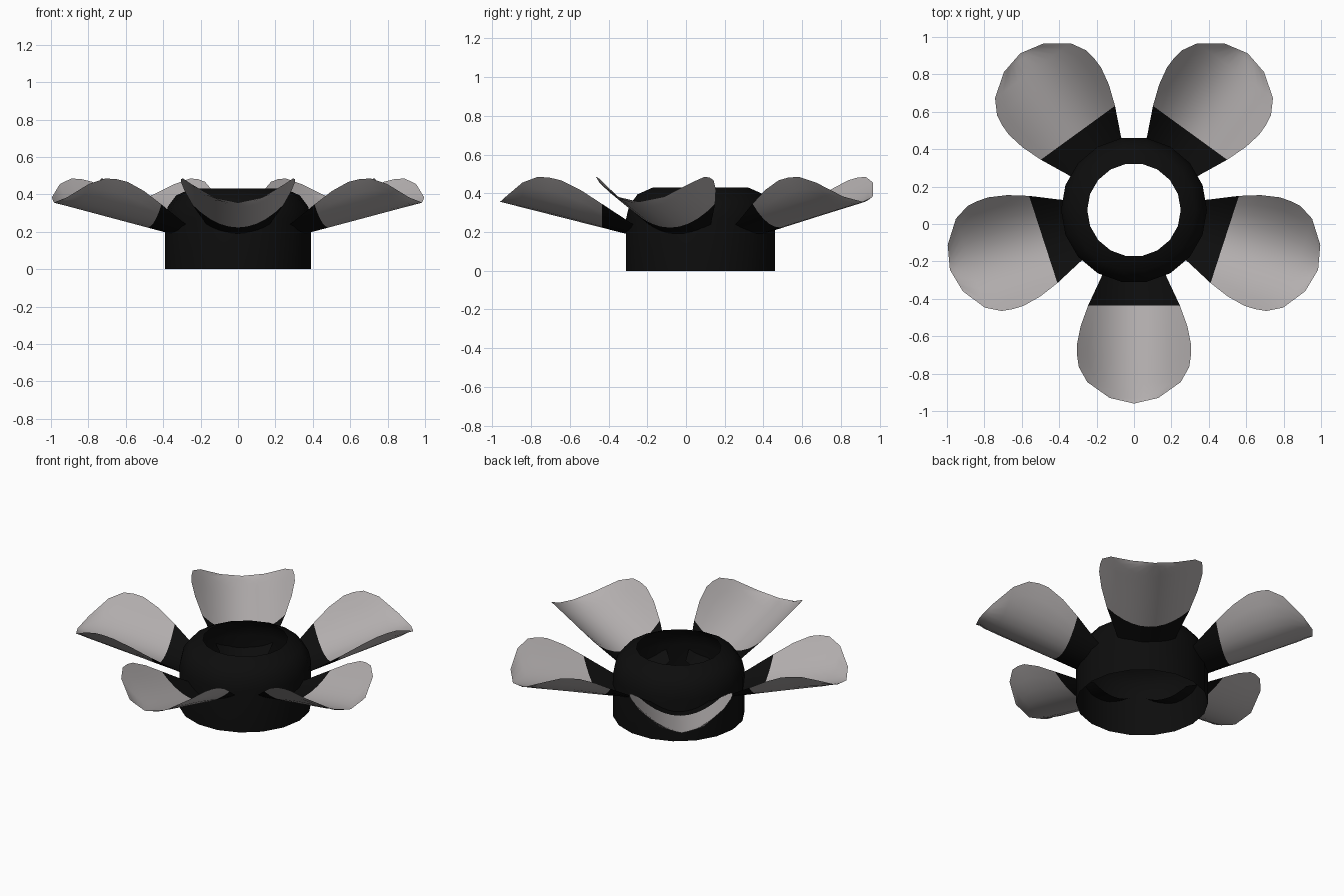
import bpy, bmesh, math
from mathutils import Matrix

CENTRE_Y = 0.075
SIDES = 18
if "Cube" in bpy.data.objects:
    bpy.data.objects.remove(bpy.data.objects["Cube"])


def material(name, rgb):
    m = bpy.data.materials.new(name)
    m.use_nodes = True
    m.diffuse_color = (*rgb, 1)
    m.node_tree.nodes["Principled BSDF"].inputs["Base Color"].default_value = (*rgb, 1)
    return m


black = material("black", (0.004, 0.004, 0.004))
grey = material("warm_grey", (0.45, 0.425, 0.425))


def finish(name, bm, mats, angle):
    mesh = bpy.data.meshes.new(name)
    bm.to_mesh(mesh)
    bm.free()
    for m in mats:
        mesh.materials.append(m)
    ob = bpy.data.objects.new(name, mesh)
    bpy.context.collection.objects.link(ob)
    bpy.ops.object.select_all(action='DESELECT')
    ob.select_set(True)
    bpy.context.view_layer.objects.active = ob
    bpy.ops.object.shade_smooth_by_angle(angle=math.radians(angle))
    return ob


# Hub: open shell with a rounded shoulder, spun from a profile
profile = [(0.39, 0), (0.39, 0.27), (0.375, 0.335), (0.33, 0.395), (0.25, 0.43)]
bm = bmesh.new()
verts = [bm.verts.new((r, 0, z)) for r, z in profile]
edges = [bm.edges.new(pair) for pair in zip(verts, verts[1:])]
bmesh.ops.spin(bm, geom=verts + edges, cent=(0, 0, 0), axis=(0, 0, 1),
               angle=math.tau, steps=SIDES, use_merge=True)
bmesh.ops.remove_doubles(bm, verts=bm.verts, dist=0.0005)
bmesh.ops.recalc_face_normals(bm, faces=bm.faces)
bmesh.ops.translate(bm, verts=bm.verts, vec=(0, CENTRE_Y, 0))
finish("hub_ring", bm, [black], 40)

# Petals: thin cupped blades given as (radius, half width) stations
stations = [(0.27, 0.14), (0.36, 0.175), (0.51, 0.245), (0.62, 0.285),
            (0.72, 0.305), (0.78, 0.304), (0.84, 0.295), (0.92, 0.25),
            (1.005, 0.13), (1.035, 0)]
COLOUR_RADIUS = 0.51
COLUMNS = 10


def petal(name, angle):
    bm = bmesh.new()
    rows = []
    for r, half in stations:
        row = []
        for i in range(COLUMNS + 1):
            x = half * (2 * i / COLUMNS - 1)
            z = 0.355 - 0.254 * (1.03 - r) + 2.05 * x * x
            row.append(bm.verts.new((x, -r, z)))
        rows.append(row)
    for k, (a, b) in enumerate(zip(rows, rows[1:])):
        for i in range(COLUMNS):
            f = bm.faces.new((a[i], b[i], b[i + 1], a[i + 1]))
            # The root is black, the blade is grey
            f.material_index = int(stations[k][0] >= COLOUR_RADIUS)
    bmesh.ops.remove_doubles(bm, verts=bm.verts, dist=0.0005)
    place = Matrix.Translation((0, CENTRE_Y, 0)) @ Matrix.Rotation(angle, 4, 'Z')
    bmesh.ops.transform(bm, matrix=place, verts=bm.verts)
    bm.normal_update()
    finish(name, bm, [black, grey], 60)


names = ["front", "left_front", "left_back", "right_back", "right_front"]
for n, label in enumerate(names):
    petal("petal_" + label, n * math.tau / len(names))
